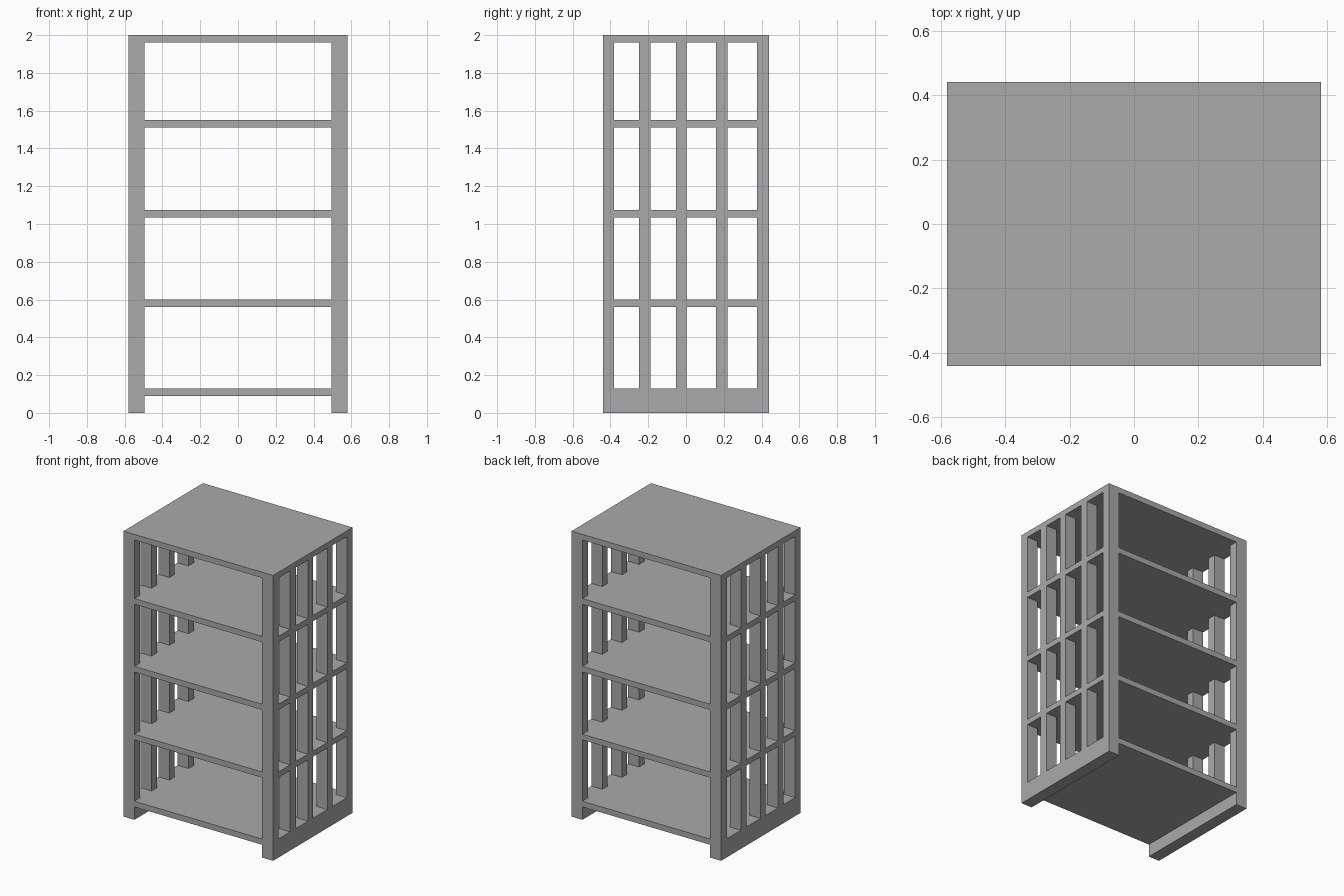
import bpy, bmesh

if "Cube" in bpy.data.objects:
    bpy.data.objects.remove(bpy.data.objects["Cube"])

# One plain grey for the whole unit
grey = bpy.data.materials.new("plain grey")
grey.diffuse_color = (0.40, 0.40, 0.40, 1)
grey.use_nodes = True
grey.node_tree.nodes["Principled BSDF"].inputs["Base Color"].default_value = grey.diffuse_color

W, D, H = 0.58, 0.44, 2.0      # half width, half depth, height
INNER = 0.495                  # inner face of the side frames
SHELVES = [(0.09, 0.13), (0.56, 0.60), (1.035, 1.075), (1.51, 1.55), (1.96, H)]
WINDOWS_Y = [(-0.38, -0.25), (-0.188, -0.053), (0.003, 0.16), (0.22, 0.377)]
WINDOWS_Z = [(a[1], b[0]) for a, b in zip(SHELVES, SHELVES[1:])]


def finish(name, bm):
    bmesh.ops.recalc_face_normals(bm, faces=bm.faces)
    me = bpy.data.meshes.new(name)
    bm.to_mesh(me)
    bm.free()
    me.materials.append(grey)
    ob = bpy.data.objects.new(name, me)
    bpy.context.collection.objects.link(ob)


def box(name, lo, hi):
    bm = bmesh.new()
    bmesh.ops.create_cube(bm, size=1)
    for v in bm.verts:
        v.co = [h if c > 0 else l for c, l, h in zip(v.co, lo, hi)]
    finish(name, bm)


def side_frame(name, sign):
    """Flat lattice with the window cells left out, extruded to thickness."""
    ys = [-D] + [y for w in WINDOWS_Y for y in w] + [D]
    zs = [0] + [z for w in WINDOWS_Z for z in w] + [H]
    bm = bmesh.new()
    for i, (y0, y1) in enumerate(zip(ys, ys[1:])):
        for j, (z0, z1) in enumerate(zip(zs, zs[1:])):
            if i % 2 and j % 2:
                continue
            bm.faces.new([bm.verts.new((sign * INNER, y, z)) for y, z in
                          ((y0, z0), (y1, z0), (y1, z1), (y0, z1))])
    bmesh.ops.remove_doubles(bm, verts=bm.verts, dist=1e-5)
    out = bmesh.ops.extrude_face_region(bm, geom=bm.faces[:], use_keep_orig=True)
    moved = [g for g in out["geom"] if isinstance(g, bmesh.types.BMVert)]
    bmesh.ops.translate(bm, verts=moved, vec=(sign * (W - INNER), 0, 0))
    finish(name, bm)


# Lattice sides
side_frame("right_side_frame", 1)
side_frame("left_side_frame", -1)

# Shelves and top board between the sides
for i, (z0, z1) in enumerate(SHELVES):
    name = "top_board" if z1 == H else f"shelf_{i + 1}"
    box(name, (-INNER, -D, z0), (INNER, D, z1))
